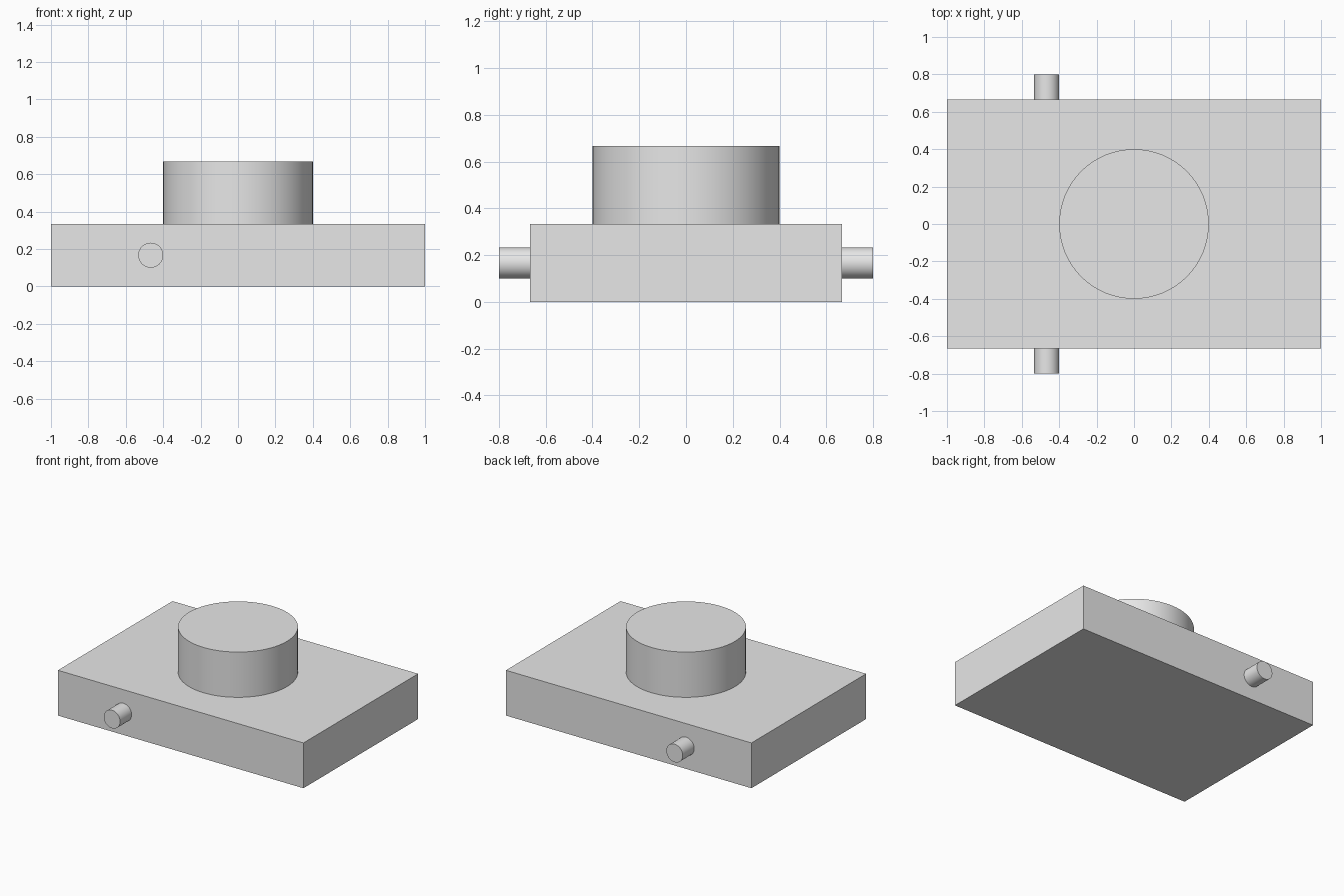
import bpy
import math

default = bpy.data.objects.get("Cube")
if default:
    bpy.data.objects.remove(default, do_unlink=True)

# Single plain grey
grey = bpy.data.materials.new("light_grey")
grey.use_nodes = True
grey.diffuse_color = (0.8, 0.8, 0.8, 1)
grey.node_tree.nodes["Principled BSDF"].inputs["Base Color"].default_value = (0.8, 0.8, 0.8, 1)

UNIT = 1 / 15  # all parts sit on this module
BASE_HEIGHT = 5 * UNIT
BASE_DEPTH = 20 * UNIT


def finish(name):
    obj = bpy.context.object
    obj.name = obj.data.name = name
    obj.data.materials.append(grey)
    return obj


def cylinder(name, radius, depth, location, rotation=(0, 0, 0)):
    bpy.ops.mesh.primitive_cylinder_add(vertices=64, radius=radius, depth=depth,
                                        location=location, rotation=rotation)
    bpy.ops.object.shade_smooth_by_angle(angle=math.radians(30))
    return finish(name)


# Rectangular base block
bpy.ops.mesh.primitive_cube_add(size=1, location=(0, 0, BASE_HEIGHT / 2))
base = finish("base_block")
base.scale = (30 * UNIT, BASE_DEPTH, BASE_HEIGHT)

# Round boss on top
cylinder("top_boss", 6 * UNIT, 5 * UNIT, (0, 0, BASE_HEIGHT * 1.5))

# Side pins, one on the front and one on the back
pin_length = 2 * UNIT
for name, side in (("front_pin", -1), ("back_pin", 1)):
    y = side * (BASE_DEPTH + pin_length) / 2
    cylinder(name, UNIT, pin_length, (-7 * UNIT, y, BASE_HEIGHT / 2),
             (math.pi / 2, 0, 0))
